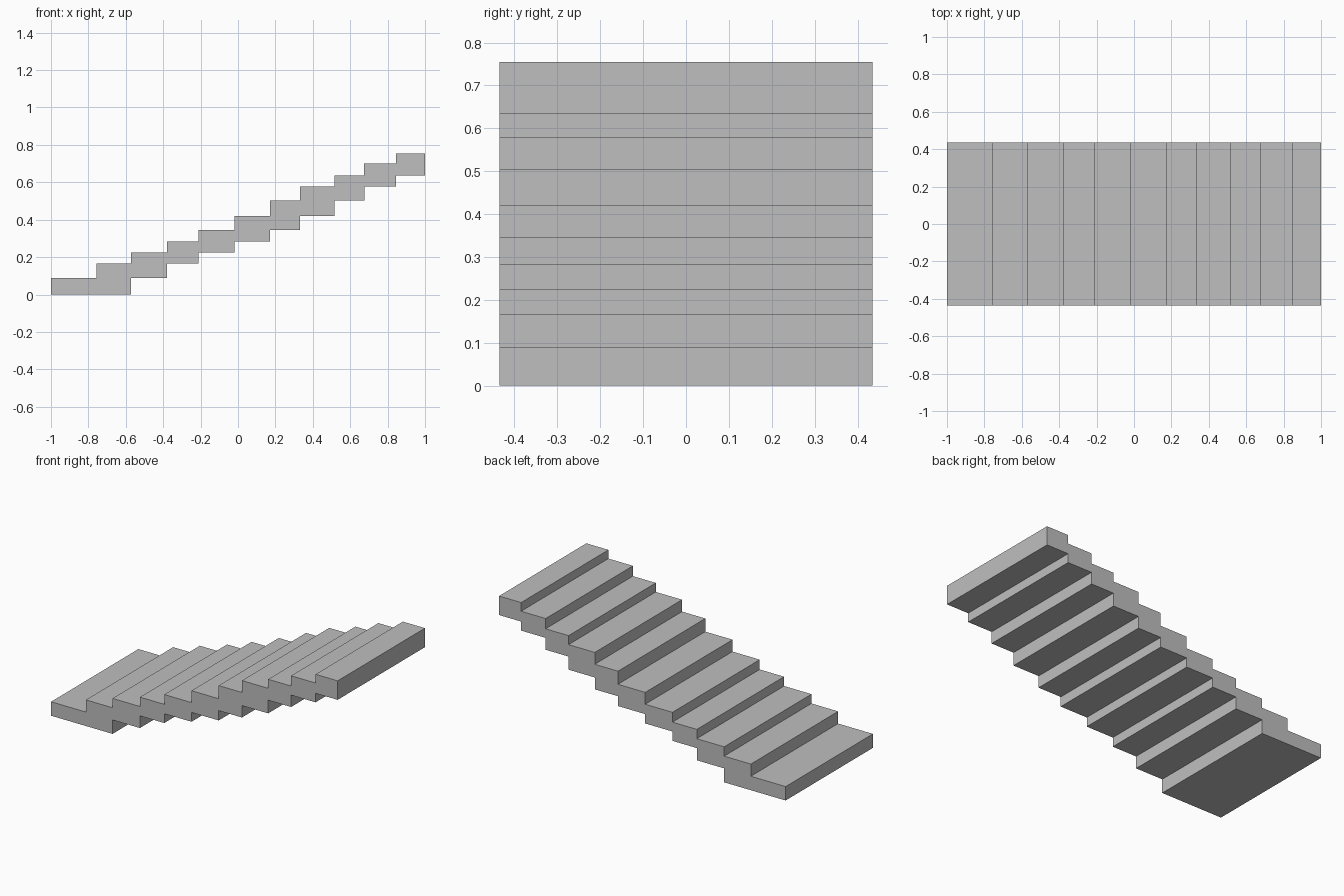
import bpy
import bmesh

cube = bpy.data.objects.get("Cube")
if cube:
    bpy.data.objects.remove(cube, do_unlink=True)

# Step edges along x, and the tread height between each pair of edges
EDGES = [-1, -0.757, -0.571, -0.38, -0.21, -0.02, 0.17, 0.332, 0.515, 0.675, 0.846, 1]
TOPS = [0.088, 0.165, 0.224, 0.283, 0.345, 0.42, 0.503, 0.578, 0.635, 0.70, 0.755]
HALF_WIDTH = 0.435

# Each underside sits level with the tread two steps below
bottoms = [0, 0] + TOPS[:-2]


def stepped_line(heights):
    """Side-view points of a staircase line, without repeated corners."""
    points = []
    for left, right, z in zip(EDGES, EDGES[1:], heights):
        if points and points[-1][1] == z:
            points.pop()
        else:
            points.append((left, z))
        points.append((right, z))
    return points


# Stair flight: the closed side profile extruded across its width
profile = stepped_line(bottoms) + stepped_line(TOPS)[::-1]
bm = bmesh.new()
side = bm.faces.new([bm.verts.new((x, -HALF_WIDTH, z)) for x, z in profile])
result = bmesh.ops.extrude_face_region(bm, geom=[side], use_keep_orig=True)
moved = [v for v in result["geom"] if isinstance(v, bmesh.types.BMVert)]
bmesh.ops.translate(bm, verts=moved, vec=(0, 2 * HALF_WIDTH, 0))
bmesh.ops.recalc_face_normals(bm, faces=bm.faces)
mesh = bpy.data.meshes.new("stair_flight")
bm.to_mesh(mesh)
bm.free()

# Plain grey material
grey = bpy.data.materials.new("light_grey")
grey.use_nodes = True
colour = (0.52, 0.52, 0.52, 1)
grey.diffuse_color = colour
grey.node_tree.nodes["Principled BSDF"].inputs["Base Color"].default_value = colour
mesh.materials.append(grey)

stairs = bpy.data.objects.new("stair_flight", mesh)
bpy.context.collection.objects.link(stairs)
